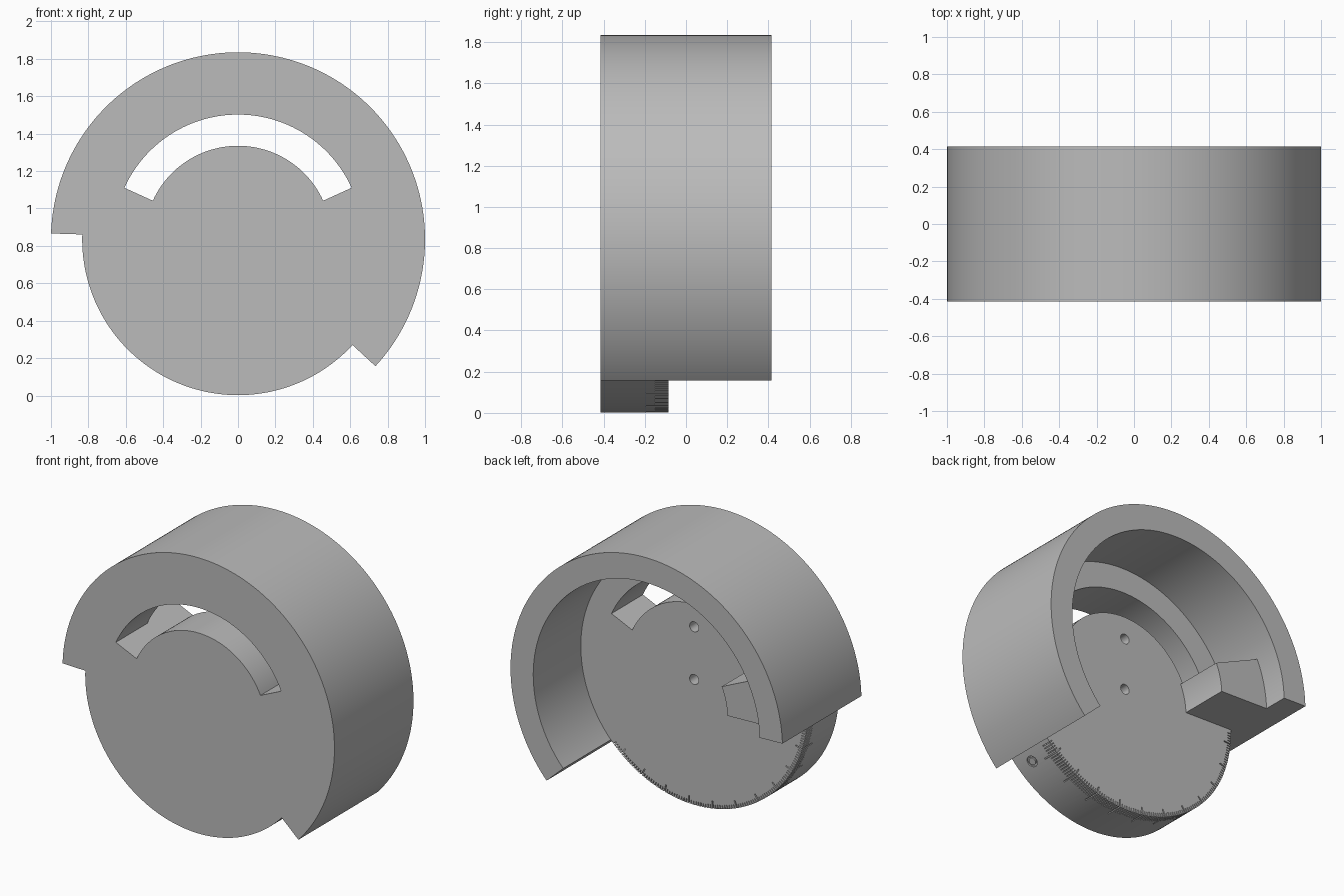
import bpy, bmesh, math
from mathutils import Vector

if "Cube" in bpy.data.objects:
    bpy.data.objects.remove(bpy.data.objects["Cube"])

CENTRE = 0.835                       # height of the drum axis
OUTER, RIM = 1.0, 0.833              # wall and disc radii
FRONT, FLOOR, BACK = -0.415, -0.085, 0.415
START, END = -42.7, 178.2            # angles where the wall begins and ends
GROOVE = 0.01

grey = bpy.data.materials.new("plain grey")
grey.use_nodes = True
grey.diffuse_color = (0.5, 0.5, 0.5, 1)
grey.node_tree.nodes["Principled BSDF"].inputs["Base Color"].default_value = (0.5, 0.5, 0.5, 1)


def arc(r, a, b):
    n = max(2, round(abs(b - a) / 1.5))
    angles = [math.radians(a + (b - a) * i / n) for i in range(n + 1)]
    return [(r * math.cos(t), r * math.sin(t)) for t in angles]


def sector(r0, r1, a, b):
    return arc(r1, a, b) + arc(r0, b, a)


def prism(bm, lower, upper):
    """Closed solid between two matching outlines."""
    lo = [bm.verts.new(p) for p in lower]
    hi = [bm.verts.new(p) for p in upper]
    bm.faces.new(lo)
    bm.faces.new(hi)
    for i in range(len(lo)):
        j = (i + 1) % len(lo)
        bm.faces.new((lo[i], lo[j], hi[j], hi[i]))


def axial(bm, outline, y0, y1, dz=0):
    prism(bm, *[[(x, y, z + CENTRE + dz) for x, z in outline] for y in (y0, y1)])


def at_angle(angle, r, y, side):
    t = math.radians(angle)
    out = Vector((math.cos(t), 0, math.sin(t)))
    along = Vector((-math.sin(t), 0, math.cos(t)))
    return out * r + along * side + Vector((0, y, CENTRE))


def finish(bm, name):
    bmesh.ops.recalc_face_normals(bm, faces=bm.faces)
    mesh = bpy.data.meshes.new(name)
    bm.to_mesh(mesh)
    bm.free()
    mesh.materials.append(grey)
    obj = bpy.data.objects.new(name, mesh)
    bpy.context.collection.objects.link(obj)
    return obj


def activate(obj):
    bpy.ops.object.select_all(action='DESELECT')
    obj.select_set(True)
    bpy.context.view_layer.objects.active = obj


# Front disc with the wider wall sector
bm = bmesh.new()
axial(bm, arc(OUTER, START, END) + arc(RIM, END, START + 360), FRONT, FLOOR)
disc = finish(bm, "front_disc")

# Curved wall behind the disc
bm = bmesh.new()
axial(bm, sector(RIM, OUTER, START, END), FLOOR, BACK)
wall = finish(bm, "curved_wall")

# Stop block inside the wall end
bm = bmesh.new()
axial(bm, sector(0.48, RIM, 155.7, END), FLOOR, 0.25)
block = finish(bm, "stop_block")

# Cutters: curved window and two blind holes
bm = bmesh.new()
axial(bm, sector(0.5, 0.667, 24.4, 155.6), FRONT - 0.1, FLOOR + 0.1)
for height in (0, 0.35):
    axial(bm, arc(0.033, 0, 352), FLOOR - 0.15, FLOOR + 0.1, height)

# Cutters: scale ticks wrapping over the rim edge
for i in range(109):
    major = i % 10 == 4
    length, depth, half = (0.05, 0.11, 0.004) if major else (0.025, 0.065, 0.0025)
    outline = [(RIM - length, FLOOR + 0.02), (RIM + 0.02, FLOOR + 0.02),
               (RIM + 0.02, FLOOR - depth), (RIM - GROOVE, FLOOR - depth),
               (RIM - GROOVE, FLOOR - GROOVE), (RIM - length, FLOOR - GROOVE)]
    angle = END + 2 + i * 1.25
    prism(bm, *[[at_angle(angle, r, y, s) for r, y in outline] for s in (-half, half)])

# Cutters: round index marks at both ends of the scale
for angle in (184, 312):
    outline = sector(0.024, 0.036, 2, 358)
    prism(bm, *[[at_angle(angle, r, -0.29 + v, u) for u, v in outline]
                for r in (RIM - GROOVE, RIM + 0.02)])
cutter = finish(bm, "disc_cutter")
cutter.hide_render = True

cut = disc.modifiers.new("cuts", 'BOOLEAN')
cut.operation = 'DIFFERENCE'
cut.solver = 'EXACT'
cut.object = cutter
activate(disc)
bpy.ops.object.modifier_apply(modifier=cut.name)
bpy.data.objects.remove(cutter)

for obj in (disc, wall, block):
    activate(obj)
    bpy.ops.object.shade_smooth_by_angle(angle=math.radians(25))
